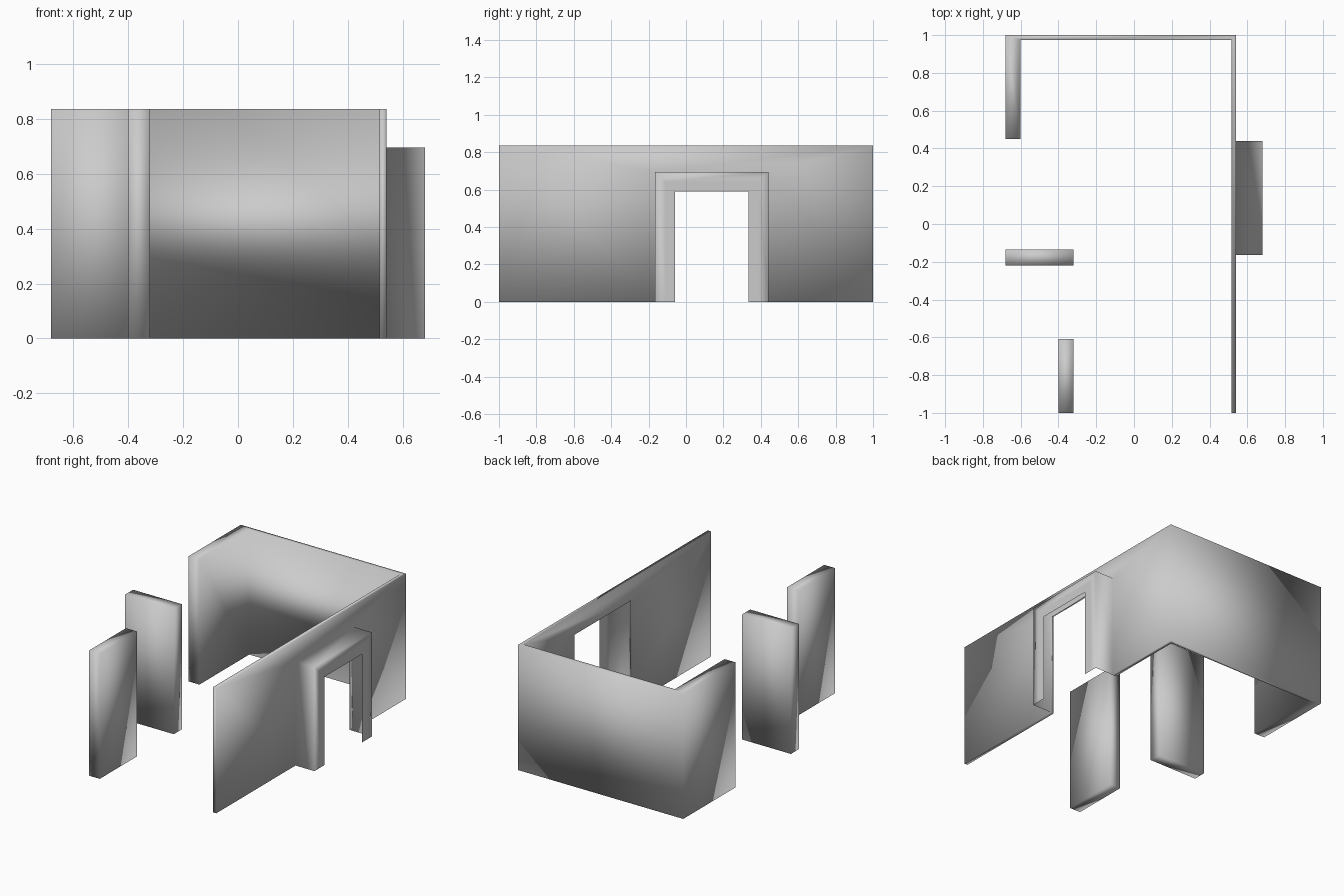
import bpy
import bmesh
from mathutils import Matrix, Vector

cube = bpy.data.objects.get("Cube")
if cube:
    bpy.data.objects.remove(cube, do_unlink=True)

HEIGHT = 0.835
DOOR_Y0, DOOR_Y1, DOOR_TOP = -0.165, 0.44, 0.695
WALL_IN, WALL_OUT, PORCH_FRONT = 0.515, 0.54, 0.68
FRAME_STEP = 0.053

plaster = bpy.data.materials.new("grey_plaster")
plaster.use_nodes = True
grey = (0.6, 0.6, 0.6, 1)
plaster.diffuse_color = grey
plaster.node_tree.nodes["Principled BSDF"].inputs["Base Color"].default_value = grey


def finish(bm, name):
    """Turn a bmesh into a smooth-shaded, coloured object."""
    mesh = bpy.data.meshes.new(name)
    bm.to_mesh(mesh)
    bm.free()
    mesh.materials.append(plaster)
    mesh.polygons.foreach_set("use_smooth", [True] * len(mesh.polygons))
    obj = bpy.data.objects.new(name, mesh)
    bpy.context.collection.objects.link(obj)


def box(name, low, high):
    low, high = Vector(low), Vector(high)
    bm = bmesh.new()
    place = Matrix.Translation((low + high) / 2) @ Matrix.Diagonal((*(high - low), 1))
    bmesh.ops.create_cube(bm, size=1, matrix=place)
    finish(bm, name)


def door_loop(bm, x, inset=0):
    """Open arch of four points: up one jamb, across, down the other."""
    y0, y1, top = DOOR_Y0 + inset, DOOR_Y1 - inset, DOOR_TOP - inset
    return [bm.verts.new((x, y, z)) for y, z in ((y0, 0), (y0, top), (y1, top), (y1, 0))]


def bridge(bm, a, b):
    for i in range(3):
        bm.faces.new((b[i], b[i + 1], a[i + 1], a[i]))


# Free-standing wall pieces on the open side
box("cross_wall", (-0.68, -0.22, 0), (-0.32, -0.135, HEIGHT))
box("front_wall_piece", (-0.40, -1, 0), (-0.32, -0.61, HEIGHT))

# Main wall: plan lines for the outer and inner skins
outer_plan = [(WALL_OUT, -1), (WALL_OUT, 1), (-0.68, 1), (-0.68, 0.45)]
inner_plan = [(WALL_IN, -1), (WALL_IN, 0.975), (-0.60, 0.975), (-0.60, 0.45)]
bm = bmesh.new()


def posts(plan):
    return [[bm.verts.new((x, y, z)) for z in (0, HEIGHT)] for x, y in plan]


outer, inner = posts(outer_plan), posts(inner_plan)
out_door, in_door = door_loop(bm, WALL_OUT), door_loop(bm, WALL_IN)

for i in range(3):
    o, p, q, r = outer[i], outer[i + 1], inner[i + 1], inner[i]
    bm.faces.new((o[1], p[1], q[1], r[1]))
    if i:
        bm.faces.new((o[0], p[0], p[1], o[1]))
        bm.faces.new((r[0], q[0], q[1], r[1]))
        bm.faces.new((o[0], p[0], q[0], r[0]))
    else:
        # Doorway side: skins run around the opening, base is split by it
        bridge(bm, (o[0], o[1], p[1], p[0]), out_door)
        bridge(bm, (r[0], r[1], q[1], q[0]), in_door)
        bridge(bm, out_door, in_door)
        bm.faces.new((o[0], out_door[0], in_door[0], r[0]))
        bm.faces.new((out_door[3], p[0], q[0], in_door[3]))
for end in (0, 3):
    o, r = outer[end], inner[end]
    bm.faces.new((o[0], o[1], r[1], r[0]))
bmesh.ops.recalc_face_normals(bm, faces=bm.faces[:])

# Thin porch drawn out of the doorway, with a flat front frame inset twice
loop = out_door
for inset in (0, FRAME_STEP, 2 * FRAME_STEP):
    following = door_loop(bm, PORCH_FRONT, inset)
    bridge(bm, loop, following)
    loop = following
finish(bm, "main_wall_with_porch")
